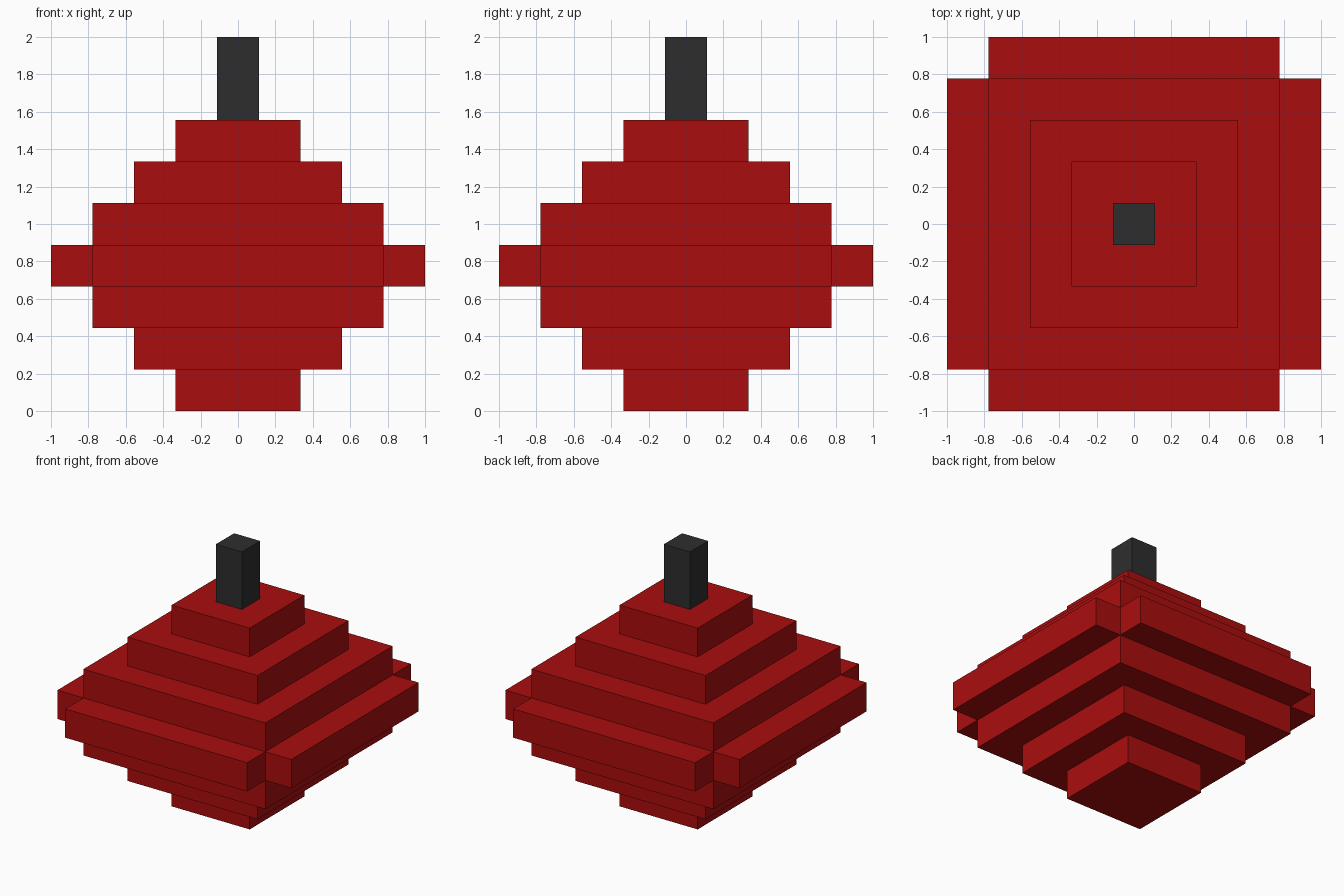
import bpy, bmesh
from mathutils import Vector

if "Cube" in bpy.data.objects:
    bpy.data.objects.remove(bpy.data.objects["Cube"])

U = 2 / 9  # size of one step


def material(name, rgb):
    m = bpy.data.materials.new(name)
    m.diffuse_color = (*rgb, 1)
    m.use_nodes = True
    m.node_tree.nodes["Principled BSDF"].inputs["Base Color"].default_value = m.diffuse_color
    return m


def add_object(name, bm, mat):
    mesh = bpy.data.meshes.new(name)
    bm.to_mesh(mesh)
    bm.free()
    mesh.materials.append(mat)
    obj = bpy.data.objects.new(name, mesh)
    bpy.context.collection.objects.link(obj)
    return obj


def stepped_tower(profile):
    """Closed square tower through (half width, height) points, in steps."""
    bm = bmesh.new()
    rings = [[bm.verts.new((sx * w * U, sy * w * U, z * U))
              for sx, sy in ((-1, -1), (1, -1), (1, 1), (-1, 1))]
             for w, z in profile]
    for a, b in zip(rings, rings[1:]):
        for i in range(4):
            j = (i + 1) % 4
            bm.faces.new((a[i], a[j], b[j], b[i]))
    bm.faces.new(rings[0][::-1])
    bm.faces.new(rings[-1])
    bm.normal_update()
    return bm


red = material("red", (0.40, 0.004, 0.004))
charcoal = material("charcoal", (0.027, 0.027, 0.027))

# Stepped body: one square tier per unit of height
tiers = [1.5, 2.5, 3.5, 3.5, 3.5, 2.5, 1.5]
profile = []
for level, half in enumerate(tiers):
    if not profile or profile[-1] != (half, level):
        profile.append((half, level))
    profile.append((half, level + 1))
body = stepped_tower(profile)

# Widest tier: push each side face out by one step, leaving notched corners
sides = [f for f in body.faces
         if abs(f.normal.z) < 0.1 and abs(f.calc_center_median().z - 3.5 * U) < 0.01]
for f in sides:
    n = f.normal.copy()
    new = bmesh.ops.extrude_discrete_faces(body, faces=[f])["faces"][0]
    bmesh.ops.translate(body, verts=list(new.verts), vec=n * U)
add_object("body", body, red)

# Square stem on top
add_object("stem", stepped_tower([(0.5, 7), (0.5, 9)]), charcoal)
